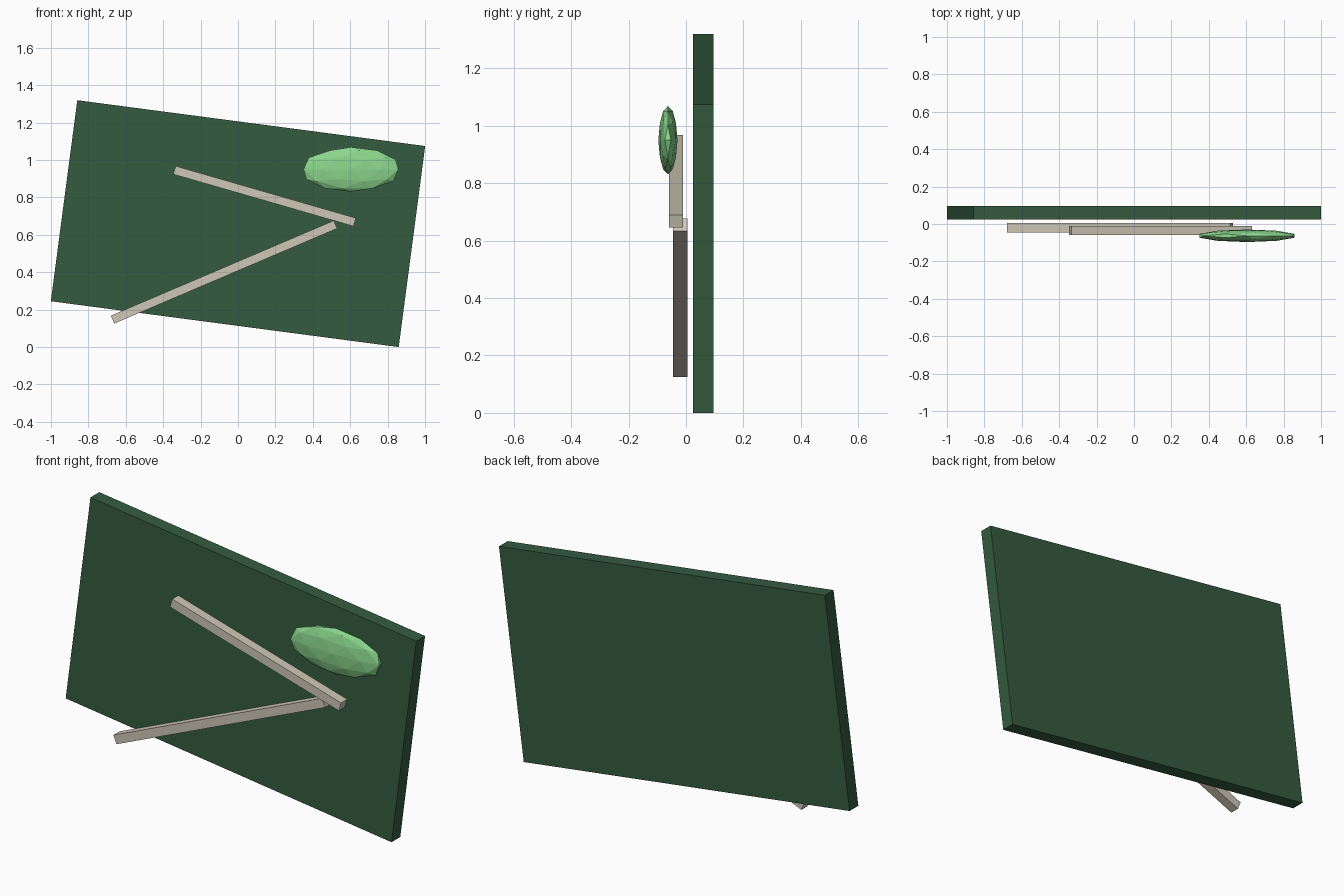
import bpy
from math import radians

if "Cube" in bpy.data.objects:
    bpy.data.objects.remove(bpy.data.objects["Cube"])


def material(name, color):
    m = bpy.data.materials.new(name)
    m.diffuse_color = (*color, 1)
    m.use_nodes = True
    m.node_tree.nodes["Principled BSDF"].inputs["Base Color"].default_value = m.diffuse_color
    return m


green = material("board_green", (0.035, 0.105, 0.05))
cream = material("stick_cream", (0.62, 0.57, 0.47))
light = material("light_green", (0.26, 0.68, 0.27))


def tilted_box(name, center, size, tilt, mat):
    bpy.ops.mesh.primitive_cube_add(size=1, location=center, rotation=(0, radians(tilt), 0))
    ob = bpy.context.object
    ob.name = name
    ob.scale = size
    ob.data.materials.append(mat)
    return ob


# Tilted backing board
tilted_box("board", (0, 0.06, 0.66), (1.876, 0.071, 1.084), 7.5, green)

# Two crossing sticks in front of the board
tilted_box("upper_stick", (0.142, -0.035, 0.807), (1.003, 0.05, 0.046), 16.1, cream)
tilted_box("lower_stick", (-0.075, -0.02, 0.401), (1.296, 0.05, 0.046), -23.1, cream)

# Flattened faceted blob
bpy.ops.mesh.primitive_ico_sphere_add(subdivisions=2, radius=1, location=(0.604, -0.063, 0.95))
blob = bpy.context.object
blob.name = "oval_blob"
blob.dimensions = (0.507, 0.067, 0.238)
blob.data.materials.append(light)
